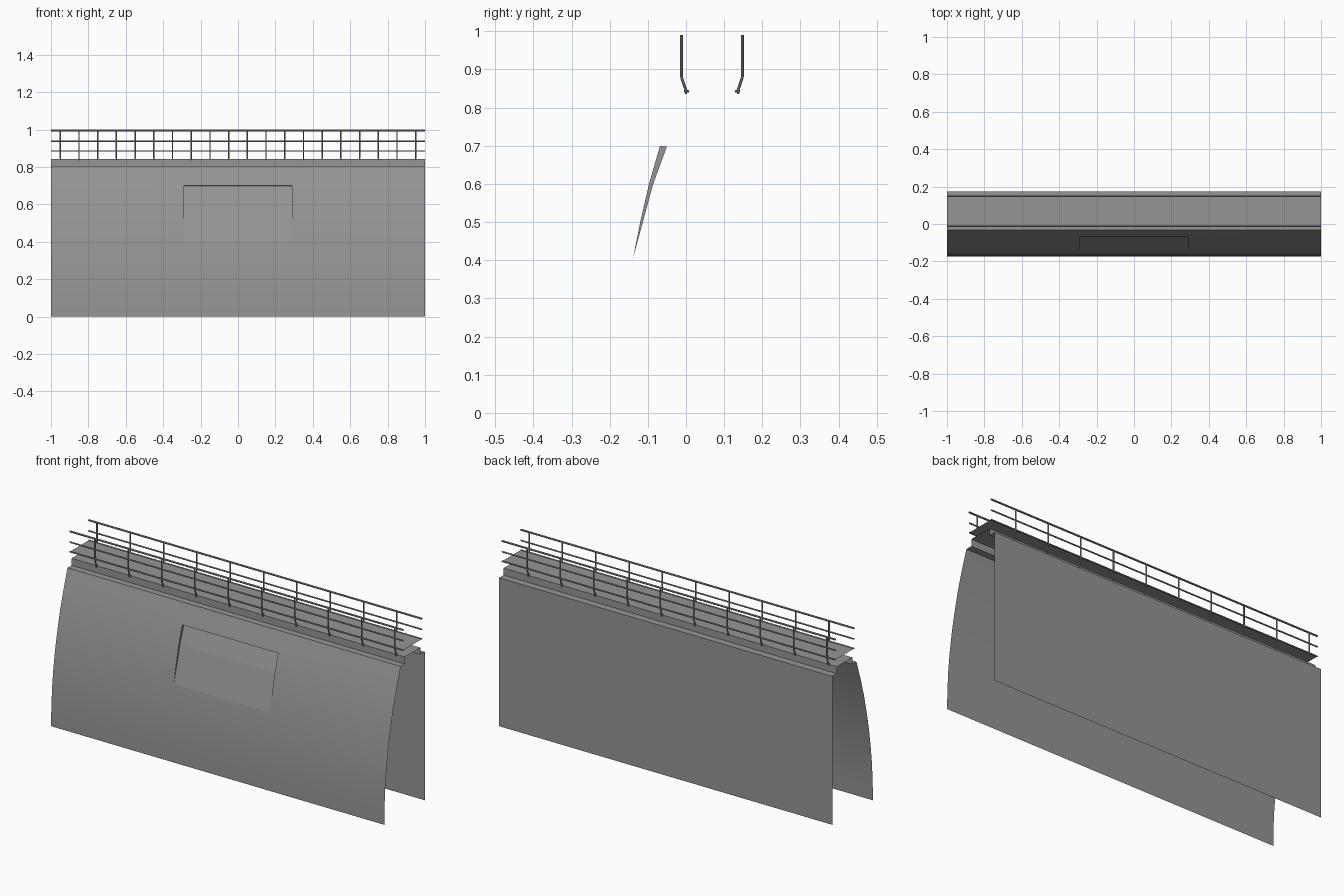
import bpy, bmesh, math
from mathutils import Vector

cube = bpy.data.objects.get("Cube")
if cube:
    bpy.data.objects.remove(cube, do_unlink=True)

grey = bpy.data.materials.new("concrete_grey")
grey.use_nodes = True
COLOUR = (0.3, 0.3, 0.3, 1)
grey.diffuse_color = COLOUR
grey.node_tree.nodes["Principled BSDF"].inputs["Base Color"].default_value = COLOUR

MID = 0.068          # centre line of the walkway
DECK_Z = 0.885


def finish(name, bm, smooth=False):
    bmesh.ops.remove_doubles(bm, verts=bm.verts, dist=0.0001)
    mesh = bpy.data.meshes.new(name)
    bm.to_mesh(mesh)
    bm.free()
    mesh.materials.append(grey)
    obj = bpy.data.objects.new(name, mesh)
    bpy.context.collection.objects.link(obj)
    if smooth:
        bpy.ops.object.select_all(action="DESELECT")
        obj.select_set(True)
        bpy.context.view_layer.objects.active = obj
        bpy.ops.object.shade_smooth_by_angle(angle=math.radians(20))
    return obj


def face(bm, points):
    bm.faces.new([bm.verts.new(p) for p in points])


def strip(bm, profile, x0=-1, x1=1):
    """Sweep a (y, z) profile along x as an open sheet."""
    for (ya, za), (yb, zb) in zip(profile, profile[1:]):
        face(bm, [(x0, ya, za), (x1, ya, za), (x1, yb, zb), (x0, yb, zb)])


def tube(bm, a, b, radius, sides=8):
    """Open-ended tube between two points."""
    a, b = Vector(a), Vector(b)
    turn = (b - a).to_track_quat("Z", "Y")
    ring = [turn @ Vector((radius * math.cos(t), radius * math.sin(t), 0))
            for t in (math.tau * (i + 0.5) / sides for i in range(sides))]
    for p, q in zip(ring, ring[1:] + ring[:1]):
        face(bm, [a + p, a + q, b + q, b + p])


# Curved front wall with an opening for the recess
wall = [(-0.174, 0), (-0.172, 0.1), (-0.166, 0.2), (-0.155, 0.3), (-0.139, 0.405),
        (-0.12, 0.5), (-0.097, 0.6), (-0.068, 0.7), (-0.033, 0.805)]
RX = 0.288
bm = bmesh.new()
strip(bm, wall, -1, -RX)
strip(bm, wall, RX, 1)
strip(bm, wall[:5], -RX, RX)
strip(bm, wall[7:], -RX, RX)
finish("front_wall", bm, True)

# Recess: sunken panel, soffit and tapered side cheeks
opening = wall[4:8]
panel = [opening[0], (-0.113, 0.5), (-0.086, 0.6), (-0.05, 0.698)]
bm = bmesh.new()
strip(bm, panel + [opening[-1]], -RX, RX)
outline = opening + panel[:0:-1]
face(bm, [(-RX, y, z) for y, z in outline])
face(bm, [(RX, y, z) for y, z in reversed(outline)])
finish("wall_recess", bm)

# Flat back wall
bm = bmesh.new()
strip(bm, [(0.174, 0.805), (0.174, 0)])
finish("back_wall", bm)

# Stepped cap joining the two walls
bm = bmesh.new()
strip(bm, [wall[-1], (0.003, 0.805), (0.003, 0.843), (0.135, 0.843),
           (0.135, 0.805), (0.174, 0.805)])
finish("wall_cap", bm)

# Thin walkway deck
bm = bmesh.new()
strip(bm, [(-0.012, DECK_Z), (0.148, DECK_Z)])
finish("walkway_deck", bm)

# Railings: rails, then posts whose feet bend in under the deck
for name, side in (("front", -1), ("back", 1)):
    def at(x, offset, z):
        return (x, MID + side * offset, z)

    bm = bmesh.new()
    for z, r in ((0.995, 0.005), (0.937, 0.004), (DECK_Z, 0.004)):
        tube(bm, at(-1, 0.08, z), at(1, 0.08, z), r)
    finish(name + "_rails", bm, True)

    bm = bmesh.new()
    for i in range(10):
        x = side * (0.85 - 0.2 * i)
        tube(bm, at(x, 0.08, 0.99), at(x, 0.08, 0.88), 0.004)
        tube(bm, at(x, 0.08, 0.88), at(x, 0.068, 0.845), 0.004)
        tube(bm, at(x, 0.068, 0.847), at(x, 0.068, 0.836), 0.003)
        tube(bm, at(x, 0.073, 0.843), at(x, 0.06, 0.843), 0.003)
    finish(name + "_posts", bm, True)
